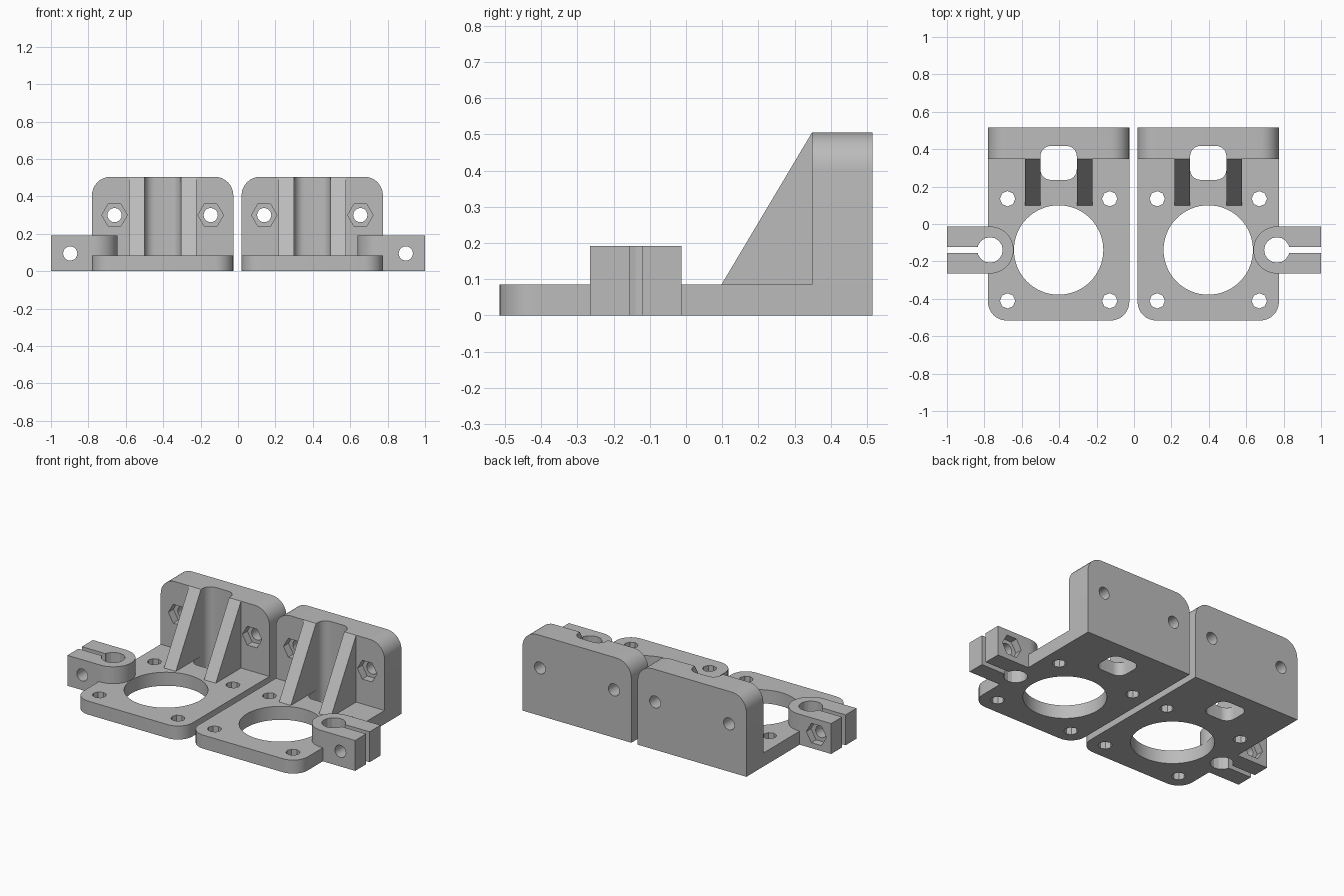
import bpy, bmesh
from math import sin, cos, pi, radians

cube = bpy.data.objects.get("Cube")
if cube:
    bpy.data.objects.remove(cube, do_unlink=True)

grey = bpy.data.materials.new("light_grey")
grey.use_nodes = True
grey.diffuse_color = (0.5, 0.5, 0.5, 1)
grey.node_tree.nodes["Principled BSDF"].inputs["Base Color"].default_value = (0.5, 0.5, 0.5, 1)


def arc(cx, cy, r, start, end, steps):
    return [(cx + r * cos(radians(start + (end - start) * i / steps)),
             cy + r * sin(radians(start + (end - start) * i / steps)))
            for i in range(steps + 1)]


def circle(cx, cy, r, sides):
    return arc(cx, cy, r, 0, 360, sides)[:-1]


def rounded_rect(x0, x1, y0, y1, radii, steps=8):
    """Outline with one radius per corner: upper right, upper left, lower left, lower right."""
    corners = [(x1, y1, -1, -1), (x0, y1, 1, -1), (x0, y0, 1, 1), (x1, y0, -1, 1)]
    points = []
    for i, ((x, y, sx, sy), r) in enumerate(zip(corners, radii)):
        points += arc(x + sx * r, y + sy * r, r, 90 * i, 90 * i + 90, steps) if r else [(x, y)]
    return points


def prism(name, outline, axis, low, high):
    """Extrude a flat outline along the x, y or z axis."""
    place = {"x": lambda u, v, w: (w, u, v),
             "y": lambda u, v, w: (u, w, v),
             "z": lambda u, v, w: (u, v, w)}[axis]
    bm = bmesh.new()
    base = [bm.verts.new(place(u, v, low)) for u, v in outline]
    top = [bm.verts.new(place(u, v, high)) for u, v in outline]
    bm.faces.new(base)
    bm.faces.new(top)
    for i in range(len(base)):
        j = (i + 1) % len(base)
        bm.faces.new((base[i], base[j], top[j], top[i]))
    bmesh.ops.recalc_face_normals(bm, faces=bm.faces)
    mesh = bpy.data.meshes.new(name)
    bm.to_mesh(mesh)
    bm.free()
    mesh.materials.append(grey)
    obj = bpy.data.objects.new(name, mesh)
    bpy.context.collection.objects.link(obj)
    return obj


def combine(target, tool, operation):
    mod = target.modifiers.new(tool.name, "BOOLEAN")
    mod.operation = operation
    mod.solver = "EXACT"
    mod.object = tool
    bpy.context.view_layer.objects.active = target
    bpy.ops.object.modifier_apply(modifier=mod.name)
    bpy.data.objects.remove(tool, do_unlink=True)


HALF_W, HALF_D = 0.378, 0.516
PLATE_T, WALL_Y, WALL_H = 0.085, 0.348, 0.505
BORE_Y = -0.139
CLAMP_X, CLAMP_R, CLAMP_H = 0.367, 0.126, 0.191
SLOT = 0.097


def build_bracket(name, centre, side):
    end = 1.0 - centre
    bolt_x = 0.897 - centre

    # Solid parts
    body = prism(name, rounded_rect(-HALF_W, HALF_W, -HALF_D, HALF_D, (0, 0, 0.1, 0.1)),
                 "z", 0, PLATE_T)
    wall = prism("back_wall", rounded_rect(-HALF_W, HALF_W, 0, WALL_H, (0.1, 0.1, 0, 0)),
                 "y", WALL_Y, HALF_D)
    combine(body, wall, "UNION")
    slope = [(0.098, PLATE_T), (WALL_Y, WALL_H), (0.39, 0.45), (0.39, 0.04), (0.098, 0.04)]
    for s in (-1, 1):
        rib = prism("gusset", slope, "x", *sorted((s * (SLOT + 0.001), s * 0.18)))
        combine(body, rib, "UNION")
    outline = arc(CLAMP_X, BORE_Y, CLAMP_R, 90, 270, 24)
    outline += [(end, BORE_Y - CLAMP_R), (end, BORE_Y + CLAMP_R)]
    combine(body, prism("rod_clamp", outline, "z", 0, CLAMP_H), "UNION")

    # Openings through the base
    cutters = [
        prism("motor_bore", circle(0, BORE_Y, 0.239, 64), "z", -1, 1),
        prism("belt_slot", rounded_rect(-SLOT, SLOT, 0.236, 0.417, [0.055] * 4), "z", -1, 1),
        prism("rod_hole", circle(CLAMP_X, BORE_Y, 0.068, 16), "z", -1, 1),
        prism("clamp_slit", rounded_rect(CLAMP_X, 2, BORE_Y - 0.017, BORE_Y + 0.017, [0] * 4),
              "z", -1, 1),
        # Clamp bolt and its nut pocket
        prism("clamp_bolt_hole", circle(bolt_x, 0.095, 0.038, 20), "y", -1, 0.1),
        prism("clamp_nut", circle(bolt_x, 0.095, 0.07, 6), "y", -0.06, 0.1),
    ]
    for s in (-1, 1):
        for y in (BORE_Y - 0.272, BORE_Y + 0.274):
            cutters.append(prism("screw_hole", circle(s * 0.273, y, 0.041, 8), "z", -1, 1))
        # Wall bolts with nut pockets
        cutters.append(prism("wall_bolt_hole", circle(s * 0.257, 0.3, 0.038, 20), "y", 0.2, 1))
        cutters.append(prism("wall_nut", circle(s * 0.257, 0.3, 0.068, 6), "y", 0.2, WALL_Y + 0.05))
    for cutter in cutters:
        combine(body, cutter, "DIFFERENCE")

    # Place the bracket, mirrored where needed
    bm = bmesh.new()
    bm.from_mesh(body.data)
    for v in bm.verts:
        v.co.x = side * (v.co.x + centre)
    if side < 0:
        bmesh.ops.reverse_faces(bm, faces=bm.faces)
    bm.to_mesh(body.data)
    bm.free()

    bpy.ops.object.select_all(action="DESELECT")
    body.select_set(True)
    bpy.context.view_layer.objects.active = body
    bpy.ops.object.shade_smooth_by_angle(angle=radians(20))


build_bracket("left_motor_bracket", 0.397, 1)
build_bracket("right_motor_bracket", 0.403, -1)
